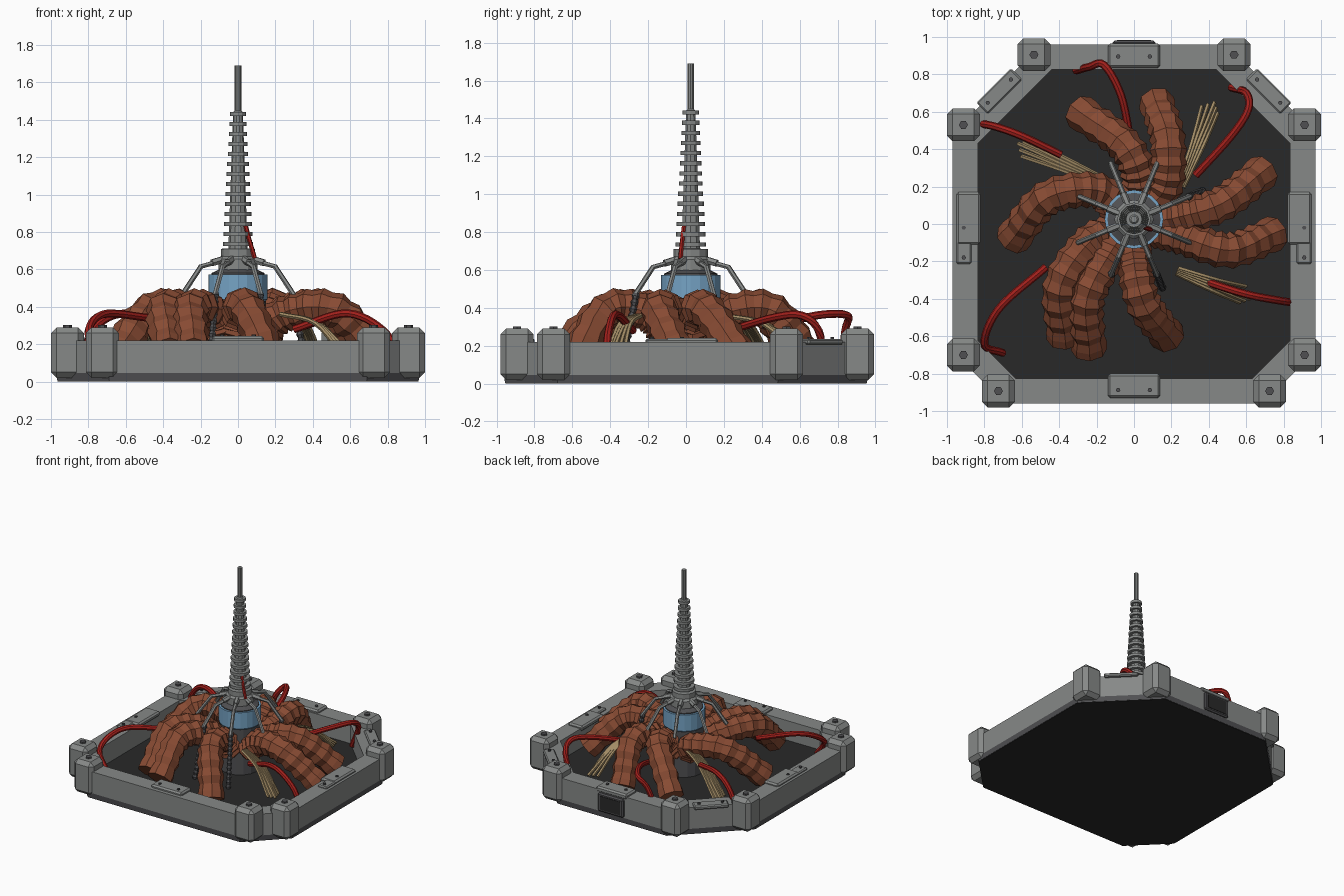
import bpy, bmesh
from math import sin, cos, pi, sqrt, radians
from mathutils import Vector, Matrix

cube = bpy.data.objects.get("Cube")
if cube:
    bpy.data.objects.remove(cube)


def material(name, r, g, b):
    m = bpy.data.materials.new(name)
    m.use_nodes = True
    m.diffuse_color = (r, g, b, 1)
    m.node_tree.nodes["Principled BSDF"].inputs["Base Color"].default_value = (r, g, b, 1)
    return m


GREY = material("grey metal", .24, .25, .245)
STEEL = material("dark steel", .08, .08, .085)
DARK = material("dark floor", .022, .022, .022)
COPPER = material("copper brown", .245, .07, .033)
RED = material("red cable", .36, .014, .011)
BLUE = material("blue glass", .18, .37, .56)
BEIGE = material("beige wire", .36, .26, .13)
CENTRE = Vector((0, .025, 0))


def finish(name, bm, mat):
    bmesh.ops.recalc_face_normals(bm, faces=bm.faces)
    me = bpy.data.meshes.new(name)
    bm.to_mesh(me)
    bm.free()
    me.materials.append(mat)
    ob = bpy.data.objects.new(name, me)
    bpy.context.collection.objects.link(ob)
    return ob


def loft(name, loops, mat, closed=False):
    """Skin a row of equal loops, capped unless closed into a ring."""
    bm = bmesh.new()
    rings = [[bm.verts.new(p) for p in loop] for loop in loops]
    pairs = list(zip(rings, rings[1:]))
    if closed:
        pairs.append((rings[-1], rings[0]))
    for a, b in pairs:
        for i in range(len(a)):
            j = (i + 1) % len(a)
            bm.faces.new((a[i], a[j], b[j], b[i]))
    if not closed:
        bm.faces.new(rings[0])
        bm.faces.new(rings[-1])
    return finish(name, bm, mat)


def lathe(name, profile, mat, sides=16, centre=CENTRE):
    return loft(name, [[centre + Vector((r * cos(2 * pi * i / sides), r * sin(2 * pi * i / sides), z))
                        for i in range(sides)] for r, z in profile], mat)


def box(name, centre, size, mat, bevel=0, turn=0):
    bm = bmesh.new()
    bmesh.ops.create_cube(bm, size=1)
    bmesh.ops.scale(bm, vec=size, verts=bm.verts)
    if bevel:
        bmesh.ops.bevel(bm, geom=bm.edges[:], offset=bevel, segments=1, affect='EDGES')
    bmesh.ops.transform(bm, matrix=Matrix.Translation(centre) @ Matrix.Rotation(turn, 4, 'Z'), verts=bm.verts)
    return finish(name, bm, mat)


def spline(points, count):
    """Sample a smooth path through the points."""
    p = [Vector(q) for q in points]
    p = [2 * p[0] - p[1]] + p + [2 * p[-1] - p[-2]]
    out = []
    for k in range(count + 1):
        u = k / count * (len(p) - 3)
        i = min(int(u), len(p) - 4)
        t = u - i
        a, b, c, d = p[i:i + 4]
        out.append(.5 * (2 * b + (c - a) * t + (2 * a - 5 * b + 4 * c - d) * t * t
                         + (3 * b - a - 3 * c + d) * t ** 3))
    return out


def tube(name, path, radius, mat, sides=8):
    loops = []
    for k, c in enumerate(path):
        t = (path[min(k + 1, len(path) - 1)] - path[max(k - 1, 0)]).normalized()
        side = t.cross(Vector((0, 0, 1))).normalized()
        up = side.cross(t)
        r = radius(k) if callable(radius) else radius
        loops.append([c + r * (cos(a) * side + sin(a) * up)
                      for a in (i * 2 * pi / sides for i in range(sides))])
    return loft(name, loops, mat)


def bolt(x, y, z, r):
    lathe("bolt", [(r, z - .01), (r, z + .012)], STEEL, 6, Vector((x, y, 0)))


def octagon(d, z):
    """Frame outline moved inward by d, with wide back and narrow front corners."""
    w, h = .97 - d, .96 - d
    back, front = 1.456 - d * sqrt(2), 1.65 - d * sqrt(2)
    half = [(front - h, -h), (w, w - front), (w, back - w), (back - h, h)]
    return [Vector((x, y, z)) for x, y in half + [(-x, y) for x, y in reversed(half)]]


# Base frame, dark lower band and floor
loft("base_frame", [octagon(d, z) for d, z in ((0, .045), (0, .22), (.135, .22), (.135, .045))],
     GREY, closed=True)
loft("base_band", [octagon(d, z) for d, z in ((.004, .004), (0, .045), (.135, .045), (.135, .004))],
     STEEL, closed=True)
loft("floor_plate", [octagon(.006, 0), octagon(.006, .006), octagon(.13, .007), octagon(.13, .06)], DARK)

# Corner posts, side plates and diagonal plates
for s in (-1, 1):
    for x, y in ((.535, .905), (.912, .53), (.912, -.7), (.725, -.893)):
        box("corner_post", (s * x, y, .155), (.175, .175, .27), GREY, .03)
        bolt(s * x, y, .29, .024)
    box("side_plate", (s * .885, .03, .22), (.13, .28, .04), GREY, .012)
    box("side_plate_tail", (s * .91, -.15, .22), (.08, .13, .03), GREY, .008)
    for y in (-.02, -.18):
        bolt(s * .91, y, .235, .012)
    box("diagonal_plate", (s * .72, .71, .22), (.26, .085, .03), GREY, .008, -s * pi / 4)
    for k in (-.062, .062):
        bolt(s * (.72 + k), .71 - k, .235, .012)
    for y in (.895, -.888):
        bolt(s * .085, y, .24, .012)
for y in (.9, -.865):
    box("end_plate", (0, y, .22), (.28, .13, .045), GREY, .012)

# Back display panel
box("panel_frame", (0, .965, .125), (.23, .03, .15), STEEL, .01)
box("panel_screen", (0, .98, .125), (.18, .008, .11), DARK)

# Central column
lathe("column_body", [(.15, .05), (.15, .44), (.135, .46)], STEEL)
lathe("blue_band", [(.14, .42), (.157, .44), (.157, .572), (.13, .573)], BLUE, 20)
lathe("band_cap", [(.142, .565), (.142, .58), (.12, .59), (.1, .6)], STEEL, 20)
lathe("collar", [(.1, .585), (.105, .6), (.105, .655), (.09, .67), (.09, .71), (.05, .712)], GREY, 12)
lathe("mast_core", [(.052, .7), (.026, 1.44), (.018, 1.45), (.018, 1.69)], GREY, 10)
for i in range(14):
    z, r = .735 + i * .0535, .08 - i * .0028
    lathe("mast_ring", [(r, z - .011), (r, z + .011)], GREY, 12)

# Support struts, with ribbed feet where they stand between hoses
for k in range(8):
    a = radians(22.5 + 45 * k)

    def out(r, z):
        return CENTRE + Vector((r * cos(a), r * sin(a), z))
    tube("strut", [out(.08, .65), out(.215, .615), out(.325, .46)], .014, GREY, 6)
    tube("strut_joint", [out(.08, .655), out(.15, .635)], .02, GREY, 6)
    if k in (0, 5, 6):
        foot = [out(.31, .48).lerp(out(.4, .06), i / 24) for i in range(25)]
        tube("strut_foot", foot, lambda i: .014 + .007 * (i % 2), STEEL, 6)

# Segmented copper hoses: inner, middle and end point of each, then end height
HOSES = [((.03, .24), (-.05, .42), (-.29, .6), .13), ((.17, .21), (.18, .45), (.12, .65), .12),
         ((.25, .04), (.47, .11), (.69, .28), .15), ((.26, -.07), (.51, -.14), (.75, -.05), .16),
         ((0, -.2), (.05, -.42), (.18, -.6), .08), ((-.13, -.16), (-.25, -.4), (-.24, -.67), .16),
         ((-.24, -.1), (-.39, -.33), (-.37, -.61), .16), ((-.2, .18), (-.46, .14), (-.65, -.08), .14)]
for a, b, c, end in HOSES:
    path = spline([(a[0] * .45, a[1] * .45, .25), (*a, .365), (*b, .385), (*c, end)], 22)
    tube("copper_hose", path, lambda k: (.086, .101)[k % 2] if k < 21 else .097, COPPER, 8)

# Red cables
CABLES = [
    [(-.84, .54, .15), (-.74, .52, .31), (-.6, .47, .365), (-.39, .37, .33)],
    [(-.31, .82, .1), (-.24, .84, .28), (-.16, .85, .36), (-.07, .69, .36), (-.02, .46, .3)],
    [(.52, .73, .1), (.6, .7, .28), (.61, .61, .36), (.52, .47, .35), (.33, .26, .29)],
    [(.86, -.42, .12), (.78, -.41, .27), (.58, -.37, .365), (.3, -.28, .28)],
    [(-.7, -.69, .1), (-.8, -.64, .25), (-.72, -.45, .36), (-.47, -.23, .34)]]
for pts in CABLES:
    tube("red_cable", spline(pts, 20), .021, RED, 8)
tube("mast_cable", spline([(.04, -.01, .84), (.06, -.02, .76), (.09, -.03, .66)], 8), .012, RED, 6)

# Fanned wire bundles: start, end
for (ax, ay), (bx, by) in (((-.11, .2), (-.62, .43)), ((.25, .2), (.43, .65)), ((.23, -.25), (.62, -.4))):
    across = Vector((ay - by, bx - ax, 0)).normalized()
    for k in range(-2, 3):
        mid = Vector(((ax + bx) / 2, (ay + by) / 2, .31)) + across * k * .016
        end = Vector((bx, by, 0)) * (1 - .03 * abs(k)) + across * k * .023
        end.z = .13
        tube("beige_wire", spline([Vector((ax, ay, .36)) + across * k * .008, mid, end], 10), .012, BEIGE, 5)
